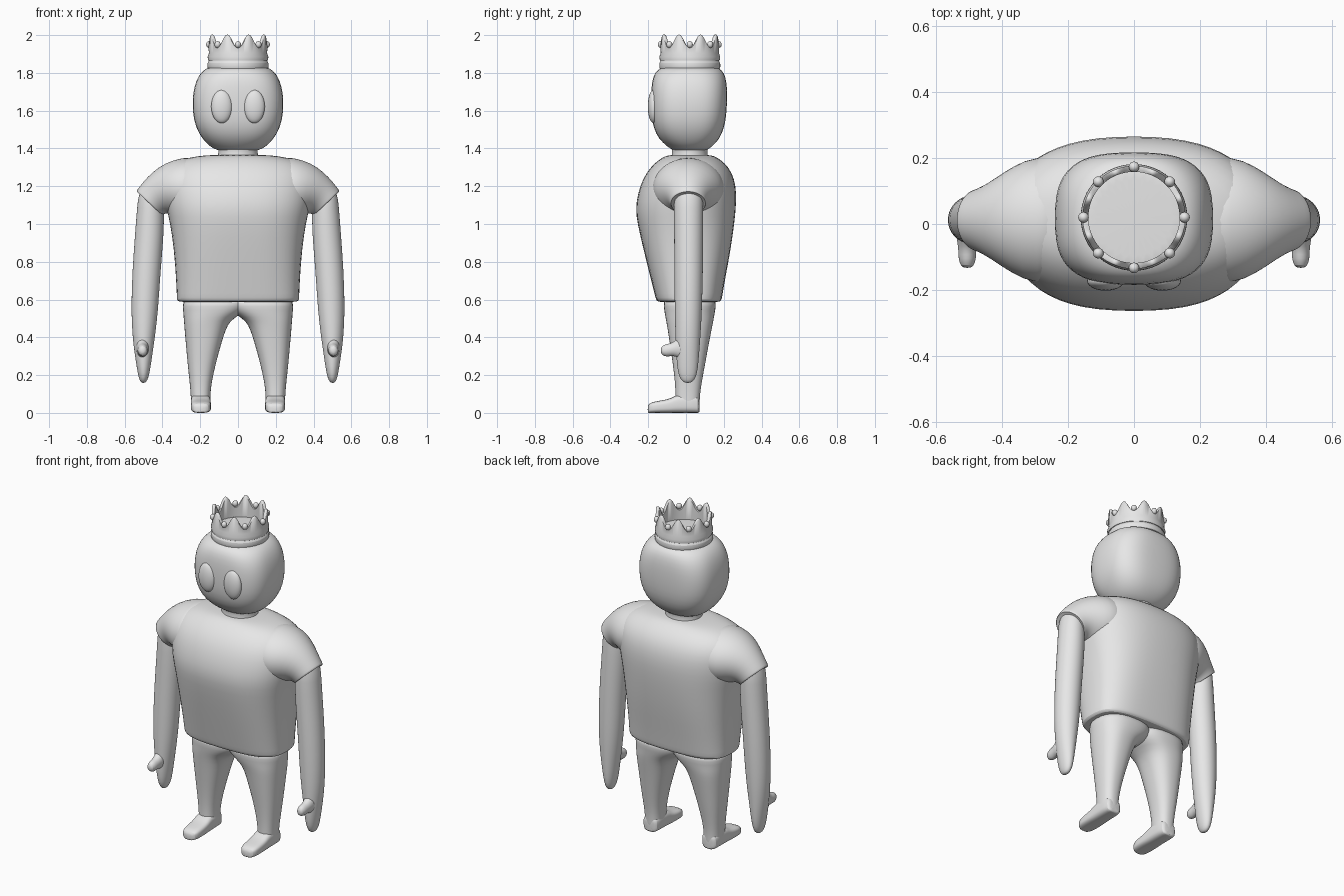
import bpy, bmesh, math
from mathutils import Vector

grey = bpy.data.materials.new("plain_grey")
grey.diffuse_color = (0.8, 0.8, 0.8, 1)


def finish(name, bm, mirror=False, subdiv=1, angle=40):
    bmesh.ops.recalc_face_normals(bm, faces=bm.faces)
    me = bpy.data.meshes.new(name)
    bm.to_mesh(me)
    bm.free()
    me.materials.append(grey)
    for p in me.polygons:
        p.use_smooth = True
    me.set_sharp_from_angle(angle=math.radians(angle))
    ob = bpy.data.objects.new(name, me)
    bpy.context.collection.objects.link(ob)
    if mirror:
        m = ob.modifiers.new("Mirror", 'MIRROR')
        m.use_mirror_merge = False
    if subdiv:
        s = ob.modifiers.new("Subdivision", 'SUBSURF')
        s.levels = s.render_levels = subdiv
    return ob


def ring(c, u, v, power=2.0, n=28):
    """Superellipse around c with half axes u and v."""
    c, u, v = Vector(c), Vector(u), Vector(v)
    pts = []
    for i in range(n):
        t = 2 * math.pi * i / n
        a, b = math.cos(t), math.sin(t)
        pts.append(c + u * math.copysign(abs(a) ** (2 / power), a)
                   + v * math.copysign(abs(b) ** (2 / power), b))
    return pts


def flat(z, x0, x1, y0, y1, power=2.0):
    """Horizontal ring filling the given x and y range."""
    return ring(((x0 + x1) / 2, (y0 + y1) / 2, z),
                ((x1 - x0) / 2, 0, 0), (0, (y1 - y0) / 2, 0), power)


def loft(name, rings, mirror=False, subdiv=1):
    bm = bmesh.new()
    rows = [[bm.verts.new(p) for p in r] for r in rings]
    n = len(rows[0])
    for a, b in zip(rows, rows[1:]):
        for i in range(n):
            j = (i + 1) % n
            bm.faces.new((a[i], a[j], b[j], b[i]))
    bm.faces.new(rows[0])
    bm.faces.new(rows[-1])
    return finish(name, bm, mirror, subdiv)


def ellipsoid(name, c, r, mirror=False):
    bm = bmesh.new()
    bmesh.ops.create_uvsphere(bm, u_segments=28, v_segments=16, radius=1)
    for v in bm.verts:
        v.co = Vector((c[k] + r[k] * v.co[k] for k in range(3)))
    return finish(name, bm, mirror, 0)


# Shirt body: z, half width, back and front extents, squareness
loft("shirt_body", [flat(z, -x, x, a, b, p) for z, x, a, b, p in (
    (0.588, 0.29, -0.13, 0.16, 3), (0.588, 0.315, -0.15, 0.18, 3),
    (0.60, 0.326, -0.16, 0.19, 3), (0.62, 0.325, -0.165, 0.193, 3),
    (0.72, 0.33, -0.19, 0.21, 2.9), (0.86, 0.34, -0.225, 0.237, 2.8),
    (1.00, 0.36, -0.258, 0.257, 2.6), (1.08, 0.38, -0.269, 0.265, 2.5),
    (1.16, 0.395, -0.257, 0.269, 2.4), (1.24, 0.395, -0.23, 0.258, 2.4),
    (1.30, 0.37, -0.19, 0.228, 2.3), (1.34, 0.31, -0.145, 0.185, 2.3),
    (1.36, 0.22, -0.11, 0.15, 2.2), (1.367, 0.12, -0.08, 0.12, 2))])

# Sleeves: top point and bottom point in xz, half depth
sleeve = []
for tx, tz, bx, bz, d in ((0.18, 1.362, 0.20, 1.02, 0.19), (0.30, 1.352, 0.30, 1.03, 0.195),
                          (0.385, 1.325, 0.345, 1.045, 0.165), (0.455, 1.275, 0.37, 1.055, 0.13),
                          (0.505, 1.22, 0.385, 1.055, 0.105), (0.537, 1.178, 0.40, 1.048, 0.095),
                          (0.539, 1.172, 0.403, 1.045, 0.094), (0.52, 1.165, 0.41, 1.06, 0.08)):
    sleeve.append(ring(((tx + bx) / 2, 0.012, (tz + bz) / 2),
                       ((tx - bx) / 2, 0, (tz - bz) / 2), (0, d, 0)))
loft("sleeve", sleeve, mirror=True)

# Arms ending in mitten hands, with thumbs
loft("arm", [flat(z, *e) for z, *e in (
    (1.19, 0.43, 0.49, -0.03, 0.06), (1.17, 0.405, 0.525, -0.06, 0.088),
    (1.10, 0.39, 0.534, -0.065, 0.092), (0.95, 0.392, 0.545, -0.063, 0.092),
    (0.75, 0.41, 0.56, -0.062, 0.09), (0.55, 0.422, 0.566, -0.06, 0.085),
    (0.42, 0.437, 0.56, -0.057, 0.078), (0.33, 0.45, 0.55, -0.052, 0.071),
    (0.24, 0.463, 0.536, -0.048, 0.064), (0.185, 0.474, 0.526, -0.035, 0.053),
    (0.163, 0.486, 0.515, -0.015, 0.033), (0.159, 0.495, 0.506, 0.0, 0.018))], mirror=True)
loft("thumb", [ring((0.505, y, z), (rx, 0, 0), (0, 0, rz)) for y, z, rx, rz in (
    (-0.133, 0.33, 0.008, 0.009), (-0.127, 0.33, 0.02, 0.024), (-0.105, 0.331, 0.027, 0.034),
    (-0.08, 0.334, 0.027, 0.033), (-0.055, 0.342, 0.03, 0.042), (-0.03, 0.345, 0.035, 0.06),
    (0.0, 0.345, 0.03, 0.05))], mirror=True)

# Trouser legs joined at the crotch, and feet
loft("leg", [flat(z, *e, 2.4) for z, *e in (
    (0.62, -0.06, 0.295, -0.125, 0.165), (0.56, -0.055, 0.293, -0.118, 0.158),
    (0.525, -0.02, 0.29, -0.113, 0.152), (0.49, 0.04, 0.287, -0.106, 0.146),
    (0.44, 0.066, 0.283, -0.097, 0.136), (0.36, 0.09, 0.276, -0.085, 0.12),
    (0.26, 0.118, 0.267, -0.07, 0.102), (0.16, 0.14, 0.256, -0.058, 0.083),
    (0.09, 0.147, 0.25, -0.055, 0.073), (0.03, 0.147, 0.248, -0.055, 0.072),
    (0.003, 0.15, 0.246, -0.05, 0.07))], mirror=True)
loft("foot", [ring(((x0 + x1) / 2, y, h / 2), ((x1 - x0) / 2, 0, 0), (0, 0, h / 2), 3.2)
              for y, x0, x1, h in (
    (-0.203, 0.175, 0.218, 0.035), (-0.195, 0.155, 0.238, 0.05), (-0.17, 0.144, 0.249, 0.06),
    (-0.12, 0.142, 0.25, 0.067), (-0.075, 0.143, 0.25, 0.078), (-0.045, 0.144, 0.25, 0.1),
    (0.03, 0.145, 0.25, 0.1), (0.065, 0.15, 0.246, 0.09), (0.072, 0.165, 0.23, 0.07))], mirror=True)

# Neck and head
loft("neck", [flat(z, -r, r, 0.02 - r * 0.9, 0.02 + r * 0.9) for z, r in (
    (1.33, 0.11), (1.36, 0.107), (1.38, 0.104), (1.40, 0.106), (1.44, 0.12))])
loft("head", [flat(z, -x, x, a, b, p) for z, x, a, b, p in (
    (1.384, 0.07, -0.04, 0.08, 2), (1.39, 0.11, -0.07, 0.11, 2.1),
    (1.41, 0.15, -0.10, 0.14, 2.3), (1.45, 0.19, -0.145, 0.178, 2.6),
    (1.51, 0.224, -0.174, 0.204, 2.8), (1.58, 0.24, -0.184, 0.215, 2.9),
    (1.66, 0.243, -0.186, 0.219, 2.9), (1.73, 0.232, -0.184, 0.218, 2.8),
    (1.78, 0.213, -0.175, 0.21, 2.6), (1.815, 0.185, -0.155, 0.193, 2.4),
    (1.832, 0.15, -0.12, 0.16, 2.2), (1.84, 0.08, -0.05, 0.1, 2))])
ellipsoid("eye", (0.086, -0.172, 1.622), (0.056, 0.03, 0.088), mirror=True)

# Crown: band, cupped wall with eight spikes, floor plate
CY = 0.02
loft("crown_band", [flat(z, -r, r, CY - r, CY + r) for z, r in (
    (1.815, 0.15), (1.822, 0.163), (1.84, 0.163), (1.853, 0.163), (1.86, 0.157),
    (1.866, 0.154), (1.872, 0.157), (1.876, 0.15))])
bm = bmesh.new()
N = 96
loops = []
for r, low, top in ((0.138, 1.865, 0), (0.158, 1.865, 0), (0.161, 1.885, 0), (0.154, 1.905, 0),
                    (0.156, 0, 1.0), (0.152, 0, 1.04), (0.144, 0, 1.04), (0.138, 0, 1.0)):
    row = []
    for i in range(N):
        t = 2 * math.pi * i / N
        spike = ((1 - math.cos(8 * t)) / 2) ** 1.1
        z = low if low else 1.932 + 0.066 * spike * top + 0.002 * (top > 1)
        row.append(bm.verts.new((r * math.cos(t), CY + r * math.sin(t), z)))
    loops.append(row)
for a, b in zip(loops, loops[1:] + loops[:1]):
    for i in range(N):
        j = (i + 1) % N
        bm.faces.new((a[i], a[j], b[j], b[i]))
finish("crown_spikes", bm, subdiv=0, angle=60)

# Round studs between the spikes
for k in range(8):
    t = math.pi * k / 4
    ellipsoid("crown_stud", (0.153 * math.cos(t), CY + 0.153 * math.sin(t), 1.95),
              (0.016, 0.016, 0.018))
